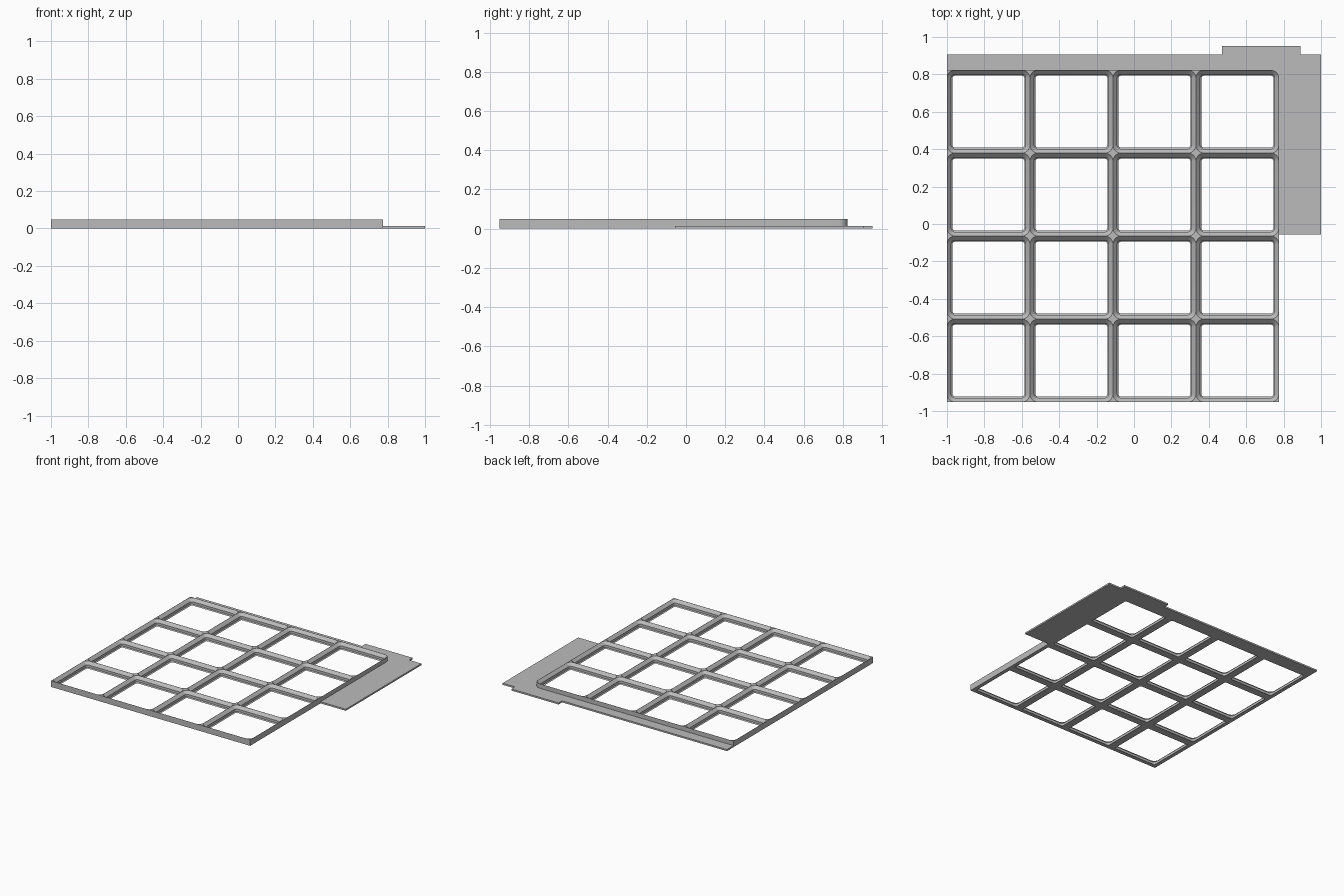
import bpy, bmesh, math

cube = bpy.data.objects.get("Cube")
if cube:
    bpy.data.objects.remove(cube, do_unlink=True)

PITCH = 1.775 / 4        # one grid cell
MM = PITCH / 42          # profile unit
X0, Y0 = -1.0, -0.952    # front corner of the grid
X1, Y1 = X0 + 4 * PITCH, Y0 + 4 * PITCH
HEIGHT, PLATE = 4.65 * MM, 0.013
R = 4 * MM

grey = bpy.data.materials.new("light grey")
grey.use_nodes = True
grey.diffuse_color = (0.5, 0.5, 0.5, 1)
grey.node_tree.nodes["Principled BSDF"].inputs["Base Color"].default_value = (0.5, 0.5, 0.5, 1)


def arc(cx, cy, r, start, steps=8):
    """Quarter circle, counter-clockwise from start degrees."""
    angles = [math.radians(start + 90 * i / steps) for i in range(steps + 1)]
    return [(cx + r * math.cos(a), cy + r * math.sin(a)) for a in angles]


def rounded_square(cx, cy, half, r):
    k = half - r
    return (arc(cx + k, cy + k, r, 0) + arc(cx - k, cy + k, r, 90)
            + arc(cx - k, cy - k, r, 180) + arc(cx + k, cy - k, r, 270))


def loft(bm, loops):
    """Closed solid through (outline, z) sections, bottom to top."""
    rings = [[bm.verts.new((x, y, z)) for x, y in pts] for pts, z in loops]
    n = len(rings[0])
    bm.faces.new(rings[0][::-1])
    bm.faces.new(rings[-1])
    for a, b in zip(rings, rings[1:]):
        for i in range(n):
            j = (i + 1) % n
            bm.faces.new((a[i], a[j], b[j], b[i]))


def finish(bm, name):
    mesh = bpy.data.meshes.new(name)
    bm.to_mesh(mesh)
    bm.free()
    mesh.materials.append(grey)
    obj = bpy.data.objects.new(name, mesh)
    bpy.context.collection.objects.link(obj)
    return obj


# Grid slab with one rounded back corner
outline = [(X0, Y0), (X1, Y0)] + arc(X1 - R, Y1 - R, R, 0) + [(X0, Y1)]
bm = bmesh.new()
loft(bm, [(outline, 0), (outline, HEIGHT)])
grid = finish(bm, "grid_frame")

# Stepped pockets: (height, inset from cell edge)
PROFILE = [(-1, 2.85), (0, 2.85), (0.7, 2.15), (2.5, 2.15), (4.6, 0.05), (6, 0.05)]
bm = bmesh.new()
for col in range(4):
    for row in range(4):
        cx, cy = X0 + (col + 0.5) * PITCH, Y0 + (row + 0.5) * PITCH
        loft(bm, [(rounded_square(cx, cy, PITCH / 2 - inset * MM, R - inset * MM), z * MM)
                  for z, inset in PROFILE])
cutter = finish(bm, "pocket_cutter")
cutter.hide_render = True

cut = grid.modifiers.new("pockets", "BOOLEAN")
cut.operation, cut.solver, cut.object = "DIFFERENCE", "EXACT", cutter
bpy.context.view_layer.objects.active = grid
bpy.ops.object.select_all(action="DESELECT")
grid.select_set(True)
bpy.ops.object.modifier_apply(modifier=cut.name)
bpy.data.objects.remove(cutter, do_unlink=True)
bpy.ops.object.shade_smooth_by_angle(angle=math.radians(25))

# Thin padding plate along the back and side, with a tab
BACK = 0.907
plate = [(X0, Y1), (X1 - R, Y1), (X1, Y1 - R), (X1, -0.056), (1, -0.056), (1, BACK),
         (0.89, BACK), (0.89, -Y0), (0.47, -Y0), (0.47, BACK), (X0, BACK)]
bm = bmesh.new()
loft(bm, [(plate, 0), (plate, PLATE)])
finish(bm, "padding_plate")
